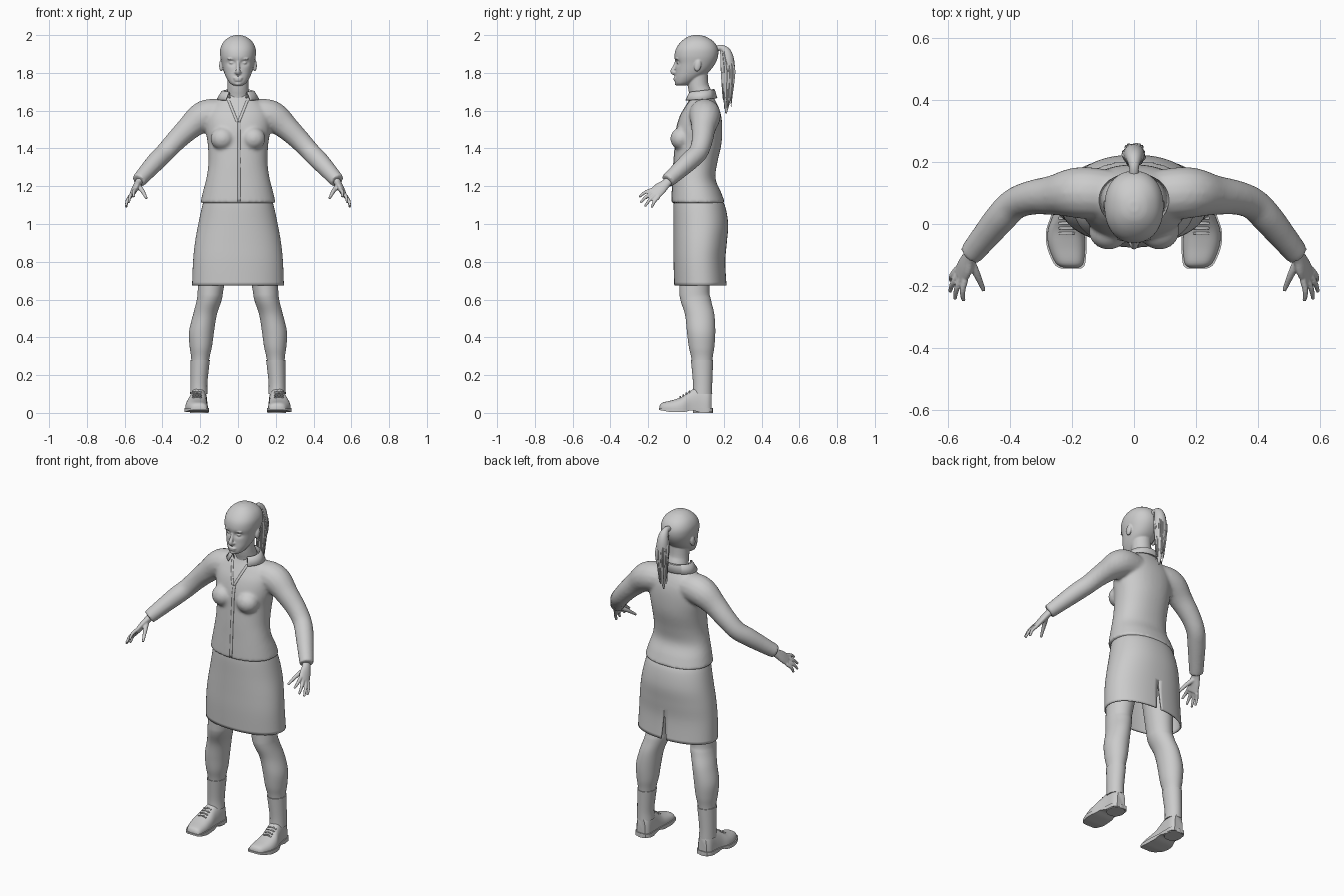
import bpy, bmesh, math, random
from mathutils import Vector, Matrix

cube = bpy.data.objects.get("Cube")
if cube:
    bpy.data.objects.remove(cube)
random.seed(4)

grey = bpy.data.materials.new("plain_grey")
grey.use_nodes = True
grey.diffuse_color = (0.6, 0.6, 0.6, 1)
grey.node_tree.nodes["Principled BSDF"].inputs["Base Color"].default_value = (0.6, 0.6, 0.6, 1)


def spline(keys, n=5):
    """Smooth in-between values for a list of number tuples."""
    out = []
    for i in range(len(keys) - 1):
        a, b = keys[max(i - 1, 0)], keys[i]
        c, d = keys[i + 1], keys[min(i + 2, len(keys) - 1)]
        for k in range(n):
            t = k / n
            out.append([q + 0.5 * t * (r - p + t * (2 * p - 5 * q + 4 * r - s + t * (3 * (q - r) + s - p)))
                        for p, q, r, s in zip(a, b, c, d)])
    return out + [list(keys[-1])]


def loft(bm, rings, cap_start=True, cap_end=True):
    loops = [[bm.verts.new(p) for p in ring] for ring in rings]
    n = len(loops[0])
    for a, b in zip(loops, loops[1:]):
        for i in range(n):
            bm.faces.new((a[i], a[(i + 1) % n], b[(i + 1) % n], b[i]))
    if cap_start:
        bm.faces.new(loops[0])
    if cap_end:
        bm.faces.new(loops[-1])


def oval(z, rx, front, back, cx=0, power=2.2, seg=40):
    """Level cross-section, rounded box to ellipse."""
    ring = []
    for i in range(seg):
        c, s = math.cos(math.tau * i / seg), math.sin(math.tau * i / seg)
        x = math.copysign(abs(c) ** (2 / power), c) * rx
        y = math.copysign(abs(s) ** (2 / power), s) * (back - front) / 2
        ring.append(Vector((cx + x, (front + back) / 2 + y, z)))
    return ring


def tube(bm, keys, side=1, ref=(0, 0, 1), seg=16, n=4):
    """Tube through (x, y, z, radius[, second radius]) points."""
    pts = spline([k if len(k) == 5 else (*k, k[3]) for k in keys], n)
    ref, rings = Vector(ref), []
    for i, p in enumerate(pts):
        t = (Vector(pts[min(i + 1, len(pts) - 1)][:3]) - Vector(pts[max(i - 1, 0)][:3])).normalized()
        a = (ref - t * ref.dot(t)).normalized()
        b = t.cross(a)
        ring = [Vector(p[:3]) + a * p[3] * math.cos(math.tau * j / seg) + b * p[4] * math.sin(math.tau * j / seg)
                for j in range(seg)]
        rings.append([Vector((v.x * side, v.y, v.z)) for v in ring])
    loft(bm, rings)


def ball(bm, centre, size, tilt=0):
    m = Matrix.Translation(centre) @ Matrix.Rotation(tilt, 4, 'X') @ Matrix.Diagonal((*size, 1))
    bmesh.ops.create_uvsphere(bm, u_segments=20, v_segments=14, radius=1, matrix=m)


def finish(name, bm, voxel=0, smooth=4, mirror=False):
    bmesh.ops.recalc_face_normals(bm, faces=bm.faces)
    mesh = bpy.data.meshes.new(name)
    bm.to_mesh(mesh)
    bm.free()
    ob = bpy.data.objects.new(name, mesh)
    bpy.context.collection.objects.link(ob)
    mesh.materials.append(grey)
    bpy.ops.object.select_all(action='DESELECT')
    ob.select_set(True)
    bpy.context.view_layer.objects.active = ob
    bpy.ops.object.shade_smooth_by_angle(angle=math.radians(45))
    if voxel:
        rm = ob.modifiers.new("blend", 'REMESH')
        rm.mode, rm.voxel_size, rm.use_smooth_shade = 'VOXEL', voxel, True
        sm = ob.modifiers.new("soften", 'SMOOTH')
        sm.factor, sm.iterations = 0.5, smooth
    if mirror:
        ob.modifiers.new("mirror", 'MIRROR')
    return ob


# Blouse: torso, bust and sleeves blended together
bm = bmesh.new()
torso = [(1.11, .2, -.077, .207), (1.17, .186, -.074, .185), (1.24, .168, -.07, .156), (1.32, .157, -.066, .165),
         (1.42, .16, -.058, .187), (1.5, .172, -.052, .192), (1.57, .172, -.032, .187), (1.62, .15, -.005, .172),
         (1.66, .105, .018, .152), (1.69, .07, .03, .135)]
loft(bm, [oval(*k) for k in spline(torso)])
sleeve = [(.08, .095, 1.58, .08), (.15, .1, 1.578, .084), (.2, .1, 1.558, .08), (.26, .093, 1.508, .065),
          (.33, .085, 1.44, .056), (.385, .065, 1.38, .052), (.43, .02, 1.335, .051), (.48, -.04, 1.28, .045),
          (.527, -.098, 1.228, .039)]
for s in (1, -1):
    tube(bm, sleeve, s, n=5)
    ball(bm, (s * .082, -.025, 1.452), (.064, .058, .06))
blouse = finish("blouse", bm, voxel=.009, smooth=6)


# Front opening: placket and neckline edges laid on the blouse
def trim(name, start, end, width):
    bm = bmesh.new()
    cols = []
    for i in range(31):
        p = Vector(start).lerp(Vector(end), i / 30)
        cols.append([bm.verts.new((p.x + dx, -.3, p.y)) for dx in (-width / 2, width / 2)])
    for a, b in zip(cols, cols[1:]):
        bm.faces.new((a[0], a[1], b[1], b[0]))
    ob = finish(name, bm)
    sw = ob.modifiers.new("lay", 'SHRINKWRAP')
    sw.target, sw.wrap_method, sw.offset = blouse, 'PROJECT', .002
    sw.use_project_y, sw.use_positive_direction, sw.use_negative_direction = True, True, False
    ob.modifiers.new("thick", 'SOLIDIFY').thickness = .003


trim("placket", (.006, 1.12), (.006, 1.55), .016)
trim("left_neckline", (.004, 1.54), (.05, 1.655), .014)
trim("right_neckline", (-.004, 1.54), (-.05, 1.655), .014)

# Collar: folded band, open at the front
bm = bmesh.new()
cols = []
for i in range(37):
    t = math.radians(-145 + 290 * i / 36)
    f = (1 - math.cos(t)) / 2
    sx, sy = math.sin(t), math.cos(t)
    profile = [(.068, .06, 1.67 - .01 * f), (.078, .068, 1.714 - .016 * f),
               (.088, .075, 1.711 - .018 * f), (.113, .088 + .012 * f, 1.667 - .012 * f)]
    cols.append([bm.verts.new((sx * rx, .078 + sy * ry, z)) for rx, ry, z in profile])
for a, b in zip(cols, cols[1:]):
    for j in range(3):
        bm.faces.new((a[j], a[j + 1], b[j + 1], b[j]))
finish("collar", bm).modifiers.new("thick", 'SOLIDIFY').thickness = .005

# Skirt: open tube with a slit at the back
bm = bmesh.new()
skirt_keys = [(1.15, .17, -.06, .17), (1.1, .188, -.066, .205), (1.0, .21, -.066, .223), (.9, .228, -.066, .216),
              (.8, .238, -.066, .208), (.675, .243, -.062, .215)]
loft(bm, [oval(*k, seg=64) for k in spline(skirt_keys)], cap_end=False)
skirt = finish("skirt", bm)
skirt.modifiers.new("thick", 'SOLIDIFY').thickness = .008
bm = bmesh.new()
loft(bm, [[(-.02, y, .64), (.02, y, .64), (0, y, .85)] for y in (.12, .3)])
cutter = finish("slit_cutter", bm)
cutter.hide_render = True
cutter.hide_set(True)
cut = skirt.modifiers.new("slit", 'BOOLEAN')
cut.object, cut.operation, cut.solver = cutter, 'DIFFERENCE', 'EXACT'

# Head: skull with dented eye sockets, face features, ears and neck
bm = bmesh.new()
skull = [(1.732, .022, -.046, -.005), (1.745, .042, -.056, .03), (1.775, .062, -.058, .08), (1.81, .076, -.056, .125),
         (1.85, .086, -.056, .155), (1.89, .094, -.061, .17), (1.93, .093, -.052, .168), (1.965, .076, -.026, .147),
         (1.99, .045, .008, .108), (2.0, .014, .04, .072)]
loft(bm, [oval(*k, seg=80) for k in spline(skull, 8)])
for v in bm.verts:
    if v.co.y < 0:
        d = ((abs(v.co.x) - .034) / .02) ** 2 + ((v.co.z - 1.853) / .014) ** 2
        v.co.y += .013 * math.exp(-d)
tube(bm, [(0, .088, 1.62, .062), (0, .08, 1.68, .06), (0, .065, 1.73, .055), (0, .06, 1.8, .055)], ref=(1, 0, 0), seg=28)
tube(bm, [(0, -.05, 1.865, .007), (0, -.06, 1.835, .009), (0, -.07, 1.808, .013), (0, -.058, 1.797, .012)], ref=(1, 0, 0))
ball(bm, (0, -.058, 1.772), (.025, .009, .006))
ball(bm, (0, -.056, 1.761), (.021, .01, .006))
ball(bm, (0, -.05, 1.743), (.018, .01, .01))
for s in (1, -1):
    ball(bm, (s * .033, -.037, 1.853), (.014, .013, .008))
    ball(bm, (s * .011, -.059, 1.802), (.008, .009, .007))
    ball(bm, (s * .034, -.047, 1.874), (.023, .009, .006))
    ball(bm, (s * .089, .062, 1.838), (.011, .018, .032), -.2)
finish("head", bm, voxel=.0042, smooth=3)

# Ponytail: core and loose strands
bm = bmesh.new()
tail = [(0, .155, 1.925, .016), (0, .185, 1.933, .016), (0, .212, 1.91, .026), (0, .222, 1.86, .034),
        (0, .224, 1.78, .034), (0, .22, 1.69, .024), (0, .212, 1.585, .004)]
tube(bm, tail, ref=(1, 0, 0))
for i in range(24):
    a = math.tau * i / 24
    r, end = random.uniform(.8, 1.05), random.uniform(1.6, 1.74)
    dx, dy = math.cos(a) * r, math.sin(a) * r
    tube(bm, [(dx * .02, .205 + dy * .02, 1.915, .004), (dx * .033, .223 + dy * .033, 1.83, .007),
              (dx * .03, .224 + dy * .031, 1.76, .006), (dx * .022, .218 + dy * .024, end, .001)], ref=(1, 0, 0), seg=6)
finish("ponytail", bm)

# Hands: palm, four fingers and thumb
bm = bmesh.new()
across = Vector((.45, .6, -.65)).normalized()
tube(bm, [(.508, -.075, 1.247, .025, .022), (.53, -.105, 1.215, .026, .019), (.545, -.138, 1.187, .036, .017),
          (.56, -.168, 1.157, .036, .013)], ref=across)
knuckle = Vector((.558, -.162, 1.162))
tips = [(.55, -.248, 1.143), (.578, -.242, 1.113), (.594, -.218, 1.093), (.592, -.182, 1.087)]
for i, tip in enumerate(tips):
    base = knuckle + across * (-.029 + .019 * i)
    mid = base.lerp(Vector(tip), .5) + Vector((.006, -.003, .005))
    tube(bm, [(*base, .011), (*mid, .0095), (*tip, .0065)], ref=across, seg=10)
tube(bm, [(.53, -.115, 1.203, .015), (.508, -.16, 1.178, .012), (.484, -.216, 1.135, .007)], ref=across, seg=10)
finish("hands", bm, voxel=.0045, smooth=2, mirror=True)

# Legs and socks
leg = [(.1, .042, .04, .135, .207), (.16, .041, .041, .135, .207), (.28, .047, .03, .14, .2), (.35, .059, .015, .15, .197),
       (.43, .066, .005, .155, .193), (.52, .063, -.005, .15, .175), (.6, .066, -.03, .132, .152),
       (.67, .069, -.035, .125, .143), (.95, .09, -.04, .16, .11)]
bm = bmesh.new()
loft(bm, [oval(*k, power=2) for k in spline(leg)])
finish("legs", bm, mirror=True)
bm = bmesh.new()
loft(bm, [oval(z, r + .004, f - .004, b + .004, c, 2) for z, r, f, b, c in spline(leg[:3])])
finish("socks", bm, mirror=True)

# Shoes: domed upper, sole, heel and laces
upper = [(-.14, .026, .038, .203), (-.125, .045, .054, .208), (-.07, .059, .068, .217), (-.02, .059, .086, .219),
         (.025, .05, .118, .213), (.07, .046, .138, .208), (.115, .043, .138, .206), (.136, .028, .118, .205)]


def arch(y, hw, h, cx, seg=24):
    ring = [(cx + hw * math.copysign(abs(math.cos(a)) ** .75, math.cos(a)), y, .02 + (h - .02) * math.sin(a) ** .8)
            for a in (math.pi * i / seg for i in range(1, seg))]
    return [(cx + hw, y, .015)] + ring + [(cx - hw, y, .015)]


bm = bmesh.new()
loft(bm, [arch(*k) for k in spline(upper)])
finish("shoe_uppers", bm, mirror=True)
bm = bmesh.new()


def sole(y, hw, h, cx):
    low = .004 + .012 * max(0, (-y - .08) / .06) + .01 * math.exp(-((y - .03) / .025) ** 2)
    return [(cx + s * (hw + .005), y * 1.03, z) for s, z in ((-1, low), (1, low), (1, .026), (-1, .026))]


loft(bm, [sole(*k) for k in spline(upper)])
heel = [(.206 + .049 * math.cos(a), .09 + .052 * math.sin(a)) for a in (math.tau * i / 24 for i in range(24))]
loft(bm, [[(x, y, z) for x, y in heel] for z in (0, .025)])
finish("shoe_soles", bm, mirror=True)
bm = bmesh.new()
for i in range(4):
    y, z = -.03 + .016 * i, .086 + .0095 * i
    tube(bm, [(.192, y, z - .006, .004), (.217, y, z, .004), (.242, y, z - .006, .004)], seg=8)
finish("shoe_laces", bm, mirror=True)
